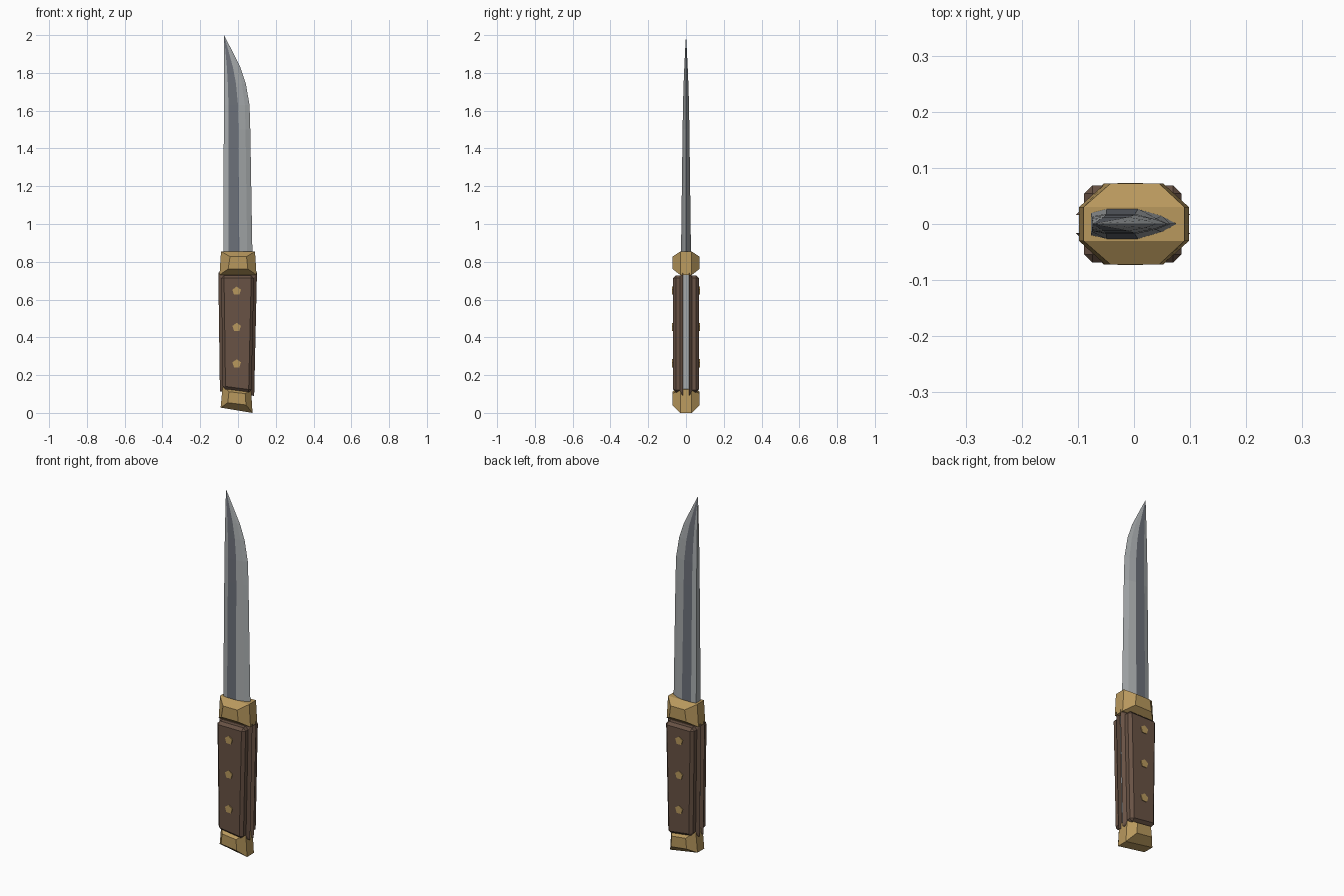
import bpy, bmesh, math

if "Cube" in bpy.data.objects:
    bpy.data.objects.remove(bpy.data.objects["Cube"])


def material(name, rgb):
    m = bpy.data.materials.new(name)
    m.diffuse_color = (*rgb, 1)
    m.use_nodes = True
    m.node_tree.nodes["Principled BSDF"].inputs["Base Color"].default_value = m.diffuse_color
    return m


STEEL = material("steel", (0.38, 0.40, 0.41))
DARK = material("dark steel", (0.15, 0.163, 0.19))
BRASS = material("brass", (0.48, 0.315, 0.11))
WOOD = material("brown wood", (0.138, 0.084, 0.058))


def loft(name, rings, mats, bevel=0, rule=None):
    """Skin a list of equal-length vertex rings and cap both ends."""
    bm = bmesh.new()
    loops = [[bm.verts.new(p) for p in ring] for ring in rings]
    n = len(rings[0])
    for a, b in zip(loops, loops[1:]):
        for i in range(n):
            j = (i + 1) % n
            f = bm.faces.new((a[i], a[j], b[j], b[i]))
            f.material_index = rule(i) if rule else 0
    bm.faces.new(loops[0])
    bm.faces.new(loops[-1])
    bmesh.ops.remove_doubles(bm, verts=bm.verts[:], dist=1e-5)
    if bevel:
        bmesh.ops.bevel(bm, geom=bm.edges[:], offset=bevel, segments=1,
                        affect='EDGES', profile=0.5)
    bmesh.ops.recalc_face_normals(bm, faces=bm.faces[:])
    me = bpy.data.meshes.new(name)
    bm.to_mesh(me)
    bm.free()
    for m in mats:
        me.materials.append(m)
    ob = bpy.data.objects.new(name, me)
    bpy.context.collection.objects.link(ob)
    return ob


def along_y(quads):
    """Turn (y, [(x, z), ...]) pairs into rings."""
    return [[(x, y, z) for x, z in q] for y, q in quads]


# Blade: stations are (height, cutting edge x, half thickness)
stations = [(0.80, 0.077, 0.027), (1.50, 0.065, 0.018), (1.63, 0.061, 0.016),
            (1.745, 0.041, 0.0125), (1.83, 0.012, 0.009), (1.93, -0.038, 0.004),
            (2.0, -0.074, 0.0)]
# Cross-section: fraction of width from the spine, fraction of thickness
half = [(0, 0.75), (0.18, 1), (0.55, 1), (0.82, 0.55)]
section = half + [(1, 0)] + [(f, -t) for f, t in reversed(half)]


def blade_ring(z, edge, thick):
    spine = -0.077 + 0.003 * (z - 0.8) / 1.2
    return [(spine + f * (edge - spine), t * thick, z) for f, t in section]


# Dark flats are the second strip from the spine on each side
loft("blade", [blade_ring(*s) for s in stations], [STEEL, DARK],
     rule=lambda i: 1 if i in (1, 6) else 0)

# Tang running through the grip
tang = [(-0.075, 0.09), (0.063, 0.09), (0.076, 0.76), (-0.08, 0.76)]
loft("tang", along_y([(-0.017, tang), (0.017, tang)]), [STEEL])


# Brass guard and pommel: a block with raised, tapered front and back
def faceted(name, outer, inner):
    loft(name, along_y([(-0.072, inner), (-0.03, outer),
                        (0.03, outer), (0.072, inner)]), [BRASS])


faceted("guard",
        [(-0.098, 0.73), (0.098, 0.73), (0.09, 0.855), (-0.09, 0.855)],
        [(-0.052, 0.762), (0.052, 0.762), (0.045, 0.827), (-0.042, 0.827)])
faceted("pommel",
        [(-0.092, 0.028), (0.077, 0.0), (0.069, 0.125), (-0.081, 0.145)],
        [(-0.054, 0.054), (0.042, 0.042), (0.038, 0.102), (-0.048, 0.112)])

# Wooden grip scales and brass rivets on both sides
scale = [(-0.081, 0.127), (0.071, 0.107), (0.085, 0.728), (-0.089, 0.728)]
for side, label in ((-1, "front"), (1, "back")):
    loft(label + "_grip_scale",
         along_y([(side * 0.016, scale), (side * 0.069, scale)]), [WOOD], bevel=0.015)
    for k, z in enumerate((0.26, 0.453, 0.645)):
        disc = [(-0.007 + 0.024 * math.sin(a * math.tau / 5),
                 z + 0.024 * math.cos(a * math.tau / 5)) for a in range(5)]
        loft(f"{label}_rivet_{k + 1}",
             along_y([(side * 0.05, disc), (side * 0.073, disc)]), [BRASS])
